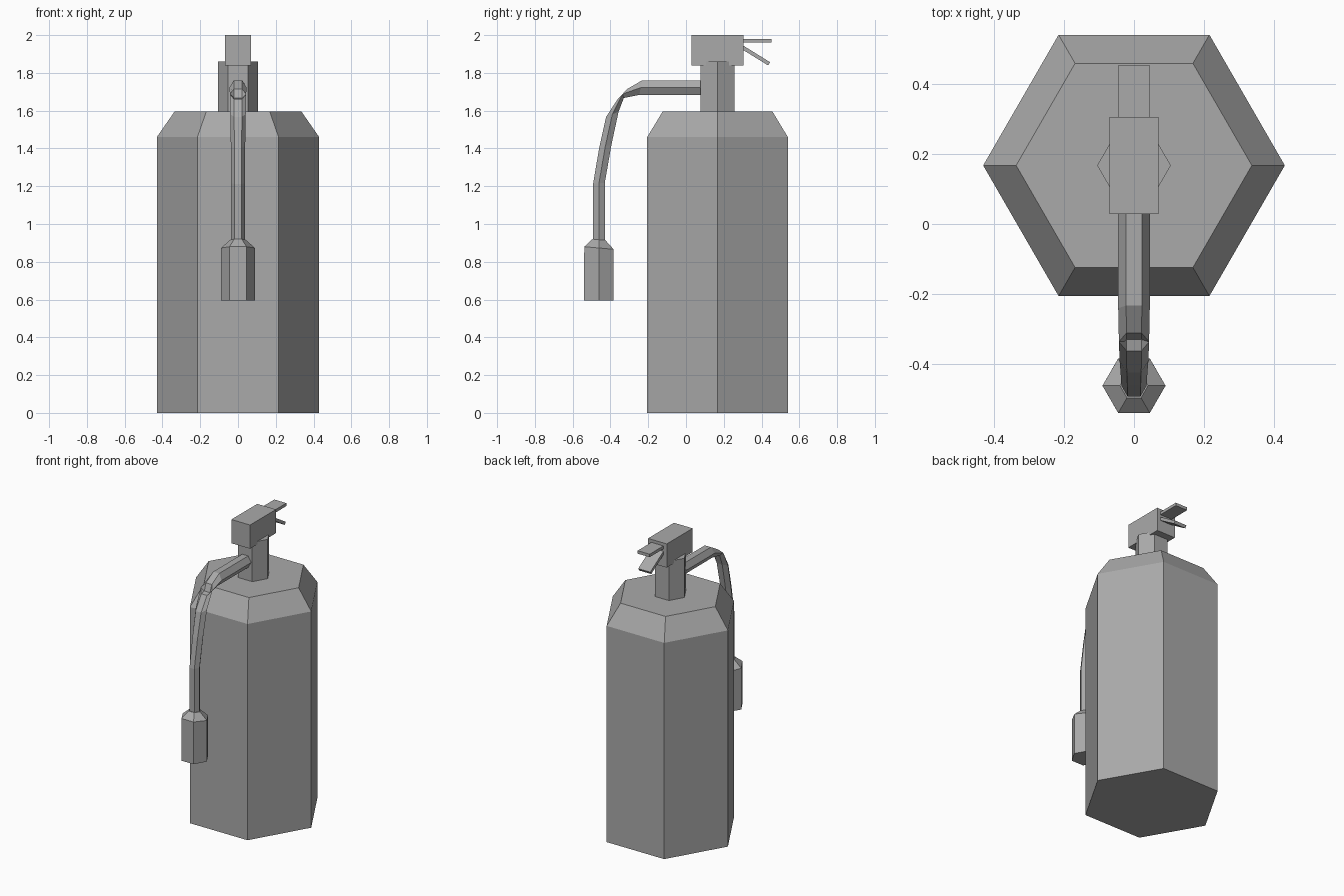
import bpy
import bmesh
from math import atan2, cos, sin, pi, radians
from mathutils import Vector, Matrix

cube = bpy.data.objects.get("Cube")
if cube:
    bpy.data.objects.remove(cube, do_unlink=True)

grey = bpy.data.materials.new("plain grey")
grey.use_nodes = True
colour = (0.4, 0.4, 0.4, 1)
grey.diffuse_color = colour
grey.node_tree.nodes["Principled BSDF"].inputs["Base Color"].default_value = colour


def finish(name, bm):
    bmesh.ops.recalc_face_normals(bm, faces=bm.faces)
    mesh = bpy.data.meshes.new(name)
    bm.to_mesh(mesh)
    bm.free()
    mesh.materials.append(grey)
    obj = bpy.data.objects.new(name, mesh)
    bpy.context.collection.objects.link(obj)
    return obj


def hex_sweep(name, path, sides=6):
    """Skin six-sided rings along (y, z, radius, tilt in degrees) stations."""
    bm = bmesh.new()
    rings = []
    for y, z, r, tilt in path:
        turn = Matrix.Rotation(radians(tilt), 3, 'X')
        ring = []
        for i in range(sides):
            a = 2 * pi * i / sides
            ring.append(bm.verts.new(Vector((0, y, z)) + turn @ Vector((r * cos(a), r * sin(a), 0))))
        rings.append(ring)
    for low, high in zip(rings, rings[1:]):
        for i in range(sides):
            j = (i + 1) % sides
            bm.faces.new((low[i], low[j], high[j], high[i]))
    bm.faces.new(rings[0])
    bm.faces.new(rings[-1])
    return finish(name, bm)


def box(name, centre, size, tilt=0):
    bm = bmesh.new()
    bmesh.ops.create_cube(bm, size=1)
    bm.transform(Matrix.Translation(centre) @ Matrix.Rotation(tilt, 4, 'X')
                 @ Matrix.Diagonal((*size, 1)))
    return finish(name, bm)


# Tank with sloped shoulder, and neck
AXIS = 0.167
hex_sweep("tank", [(AXIS, 0, 0.43, 0), (AXIS, 1.46, 0.43, 0), (AXIS, 1.595, 0.336, 0)])
hex_sweep("neck", [(AXIS, 1.59, 0.105, 0), (AXIS, 1.86, 0.105, 0)])

# Valve head and the two squeeze levers
box("valve_head", (0, AXIS, 1.92), (0.14, 0.276, 0.16))
box("upper_lever", (0, 0.372, 1.97), (0.09, 0.16, 0.02))
start, end = Vector((0.285, 1.944)), Vector((0.44, 1.848))
run = end - start
mid = (start + end) / 2
box("lower_lever", (0, mid.x, mid.y), (0.09, run.length, 0.02), atan2(run.y, run.x))

# Hose arching forward and down, narrowing towards the nozzle
hex_sweep("hose", [
    (0.11, 1.722, 0.045, 90),
    (-0.24, 1.722, 0.045, 79),
    (-0.336, 1.688, 0.043, 47),
    (-0.39, 1.581, 0.041, 22),
    (-0.427, 1.412, 0.038, 12),
    (-0.461, 1.215, 0.036, 5),
    (-0.461, 0.90, 0.036, 0),
])

# Nozzle with tapered collar
hex_sweep("nozzle", [
    (-0.461, 0.595, 0.09, 0),
    (-0.461, 0.873, 0.09, -5),
    (-0.461, 0.917, 0.04, -5),
])
